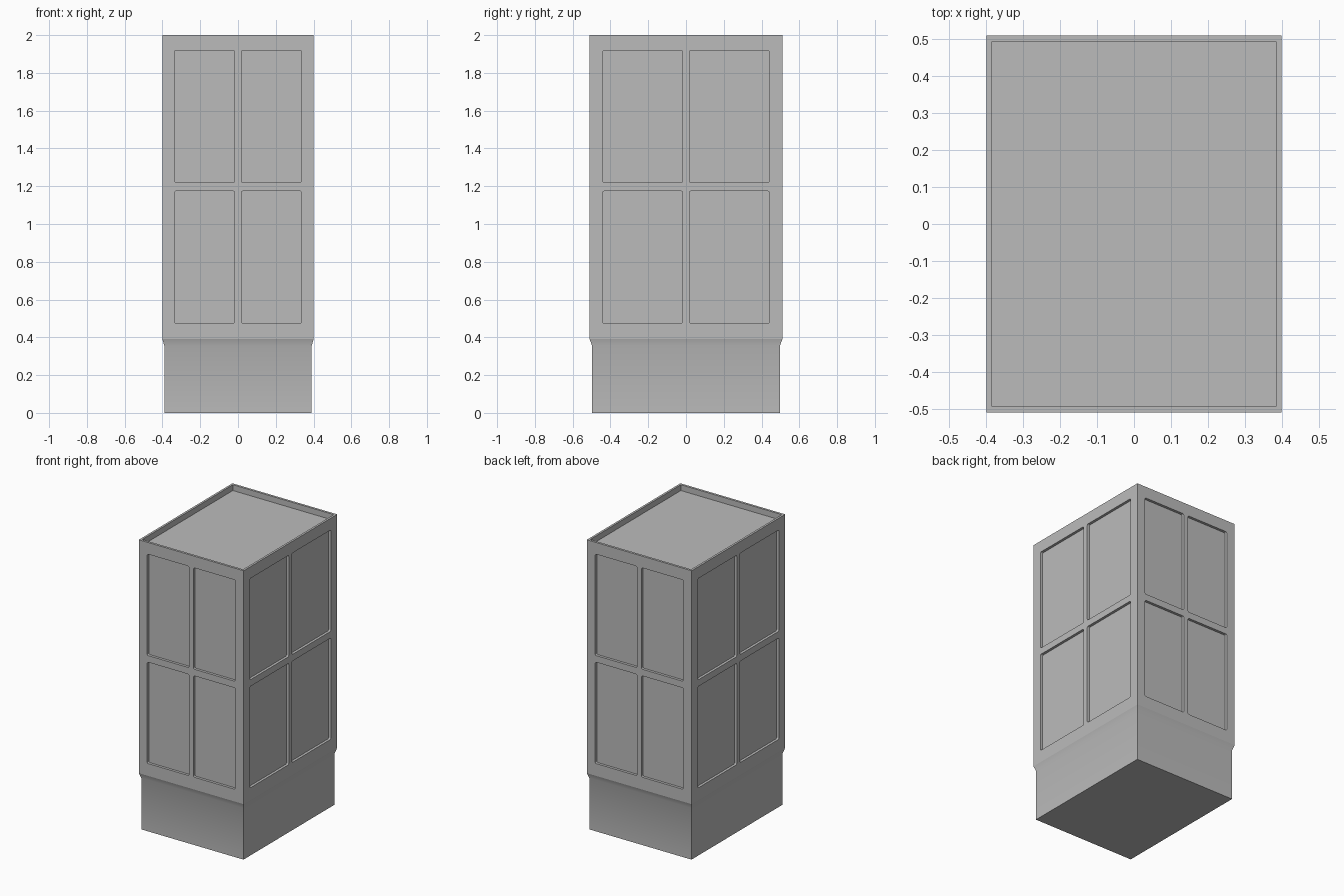
import bpy, bmesh
from mathutils import Matrix, Vector

cube = bpy.data.objects.get("Cube")
if cube:
    bpy.data.objects.remove(cube, do_unlink=True)

HX, HY, TOP, SKIRT = 0.40, 0.51, 2.0, 0.39
RECESS = 0.018

grey = bpy.data.materials.new("plain grey")
grey.use_nodes = True
grey.diffuse_color = (0.5, 0.5, 0.5, 1)
grey.node_tree.nodes["Principled BSDF"].inputs["Base Color"].default_value = (0.5, 0.5, 0.5, 1)


def make_object(name, bm):
    bmesh.ops.recalc_face_normals(bm, faces=bm.faces)
    mesh = bpy.data.meshes.new(name)
    bm.to_mesh(mesh)
    bm.free()
    mesh.materials.append(grey)
    obj = bpy.data.objects.new(name, mesh)
    bpy.context.collection.objects.link(obj)
    return obj


def add_box(bm, low, high, round_axis=None):
    """Box between two corners, optionally with edges along one axis rounded."""
    low, high = Vector(low), Vector(high)
    matrix = Matrix.Translation((low + high) / 2) @ Matrix.Diagonal((*(high - low), 1))
    verts = bmesh.ops.create_cube(bm, size=1, matrix=matrix)["verts"]
    if round_axis is not None:
        edges = {e for v in verts for e in v.link_edges}
        edges = [e for e in edges
                 if abs((e.verts[0].co - e.verts[1].co).normalized()[round_axis]) > 0.9]
        bmesh.ops.bevel(bm, geom=edges, offset=0.008, segments=3, profile=0.5,
                        affect='EDGES')


# Plinth with a flared upper edge
bm = bmesh.new()
rings = []
for hx, hy, z in ((0.39, 0.497, 0), (0.39, 0.497, 0.355), (HX, HY, SKIRT)):
    rings.append([bm.verts.new((sx * hx, sy * hy, z))
                  for sx, sy in ((-1, -1), (1, -1), (1, 1), (-1, 1))])
for a, b in zip(rings, rings[1:]):
    for i in range(4):
        j = (i + 1) % 4
        bm.faces.new((a[i], a[j], b[j], b[i]))
bm.faces.new(rings[0][::-1])
plinth = make_object("plinth", bm)
bpy.ops.object.select_all(action='DESELECT')
plinth.select_set(True)
bpy.context.view_layer.objects.active = plinth
bpy.ops.object.shade_smooth_by_angle(angle=0.7)

# Cabinet body
bm = bmesh.new()
add_box(bm, (-HX, -HY, SKIRT), (HX, HY, TOP))
body = make_object("cabinet_body", bm)

# Cutters: sunken top and four panels on every wall
bm = bmesh.new()
add_box(bm, (-0.385, -0.494, TOP - 0.04), (0.385, 0.494, TOP + 0.1))
for z0, z1 in ((0.475, 1.174), (1.22, 1.919)):
    for side in (-1, 1):
        for half in (-1, 1):
            # Front and back panels
            xs = sorted((half * 0.018, half * 0.336))
            ys = sorted((side * (HY - RECESS), side * (HY + 0.1)))
            add_box(bm, (xs[0], ys[0], z0), (xs[1], ys[1], z1), 1)
            # Left and right panels
            ys = sorted((half * 0.018, half * 0.441))
            xs = sorted((side * (HX - RECESS), side * (HX + 0.1)))
            add_box(bm, (xs[0], ys[0], z0), (xs[1], ys[1], z1), 0)
cutter = make_object("panel_cutter", bm)
cutter.hide_render = True

# Cut the recesses, then discard the cutter
cut = body.modifiers.new("recesses", 'BOOLEAN')
cut.operation = 'DIFFERENCE'
cut.solver = 'EXACT'
cut.object = cutter
plinth.select_set(False)
body.select_set(True)
bpy.context.view_layer.objects.active = body
bpy.ops.object.modifier_apply(modifier=cut.name)
bpy.data.objects.remove(cutter, do_unlink=True)
